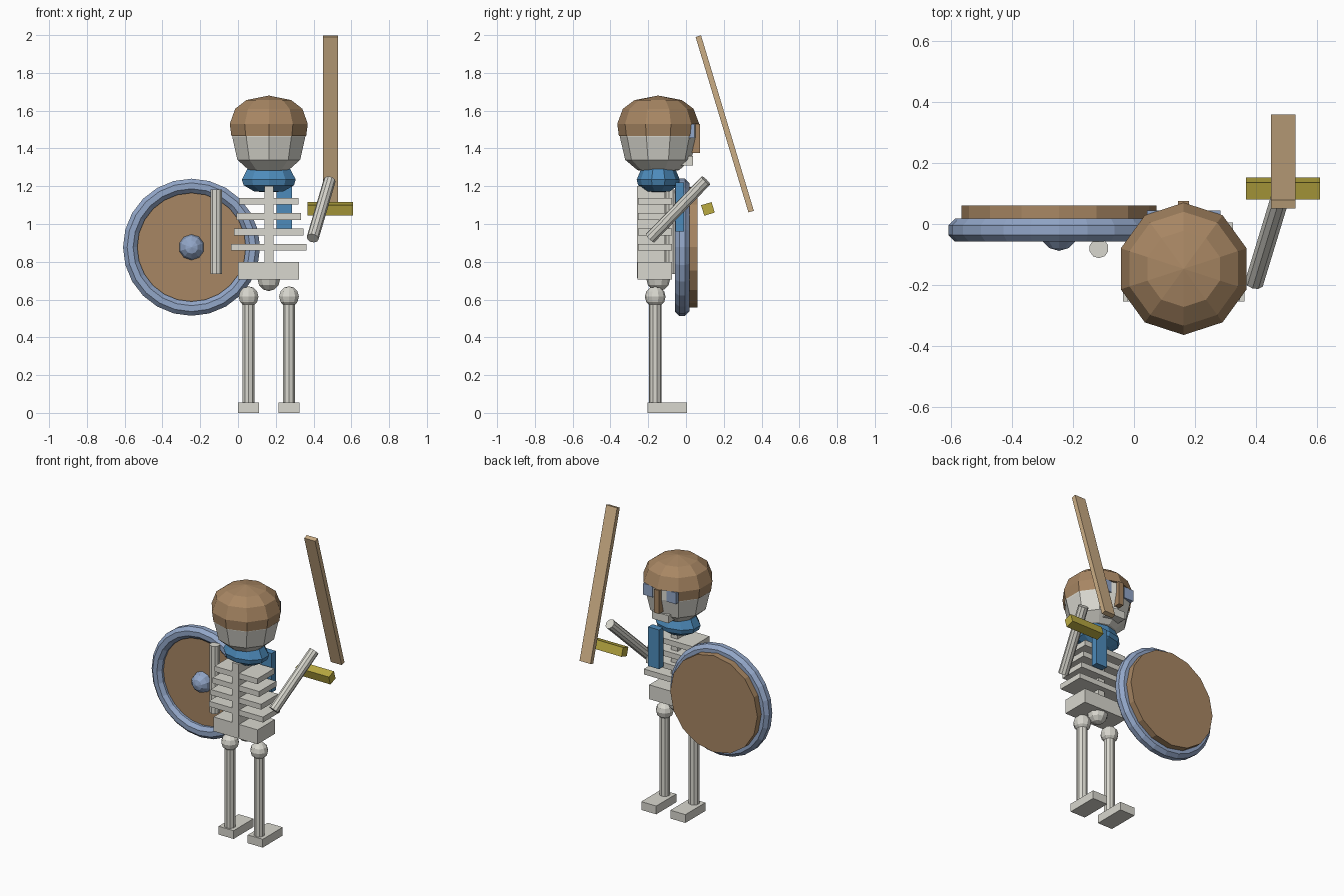
import bpy, bmesh
from math import pi, cos, sin, atan2
from mathutils import Vector, Matrix

cube = bpy.data.objects.get("Cube")
if cube:
    bpy.data.objects.remove(cube, do_unlink=True)


def material(name, rgb):
    m = bpy.data.materials.new(name)
    m.use_nodes = True
    m.diffuse_color = (*rgb, 1)
    m.node_tree.nodes["Principled BSDF"].inputs["Base Color"].default_value = (*rgb, 1)
    return m


BONE = material("bone", (0.69, 0.68, 0.62))
WOOD = material("brown wood", (0.39, 0.24, 0.125))
TAN = material("light wood", (0.6, 0.42, 0.235))
METAL = material("blue grey metal", (0.29, 0.385, 0.58))
CLOTH = material("blue cloth", (0.075, 0.26, 0.5))
GOLD = material("gold", (0.5, 0.41, 0.055))


def finish(name, bm, mat):
    bmesh.ops.recalc_face_normals(bm, faces=bm.faces)
    mesh = bpy.data.meshes.new(name)
    bm.to_mesh(mesh)
    bm.free()
    mesh.materials.append(mat)
    ob = bpy.data.objects.new(name, mesh)
    bpy.context.scene.collection.objects.link(ob)
    return ob


def box(name, mat, xs, ys, zs, tilt=0):
    """Box from its ranges, tilted around its own x axis."""
    bm = bmesh.new()
    ranges = (xs, ys, zs)
    size = [b - a for a, b in ranges]
    centre = [(a + b) / 2 for a, b in ranges]
    m = Matrix.Translation(centre) @ Matrix.Rotation(tilt, 4, 'X') @ Matrix.Diagonal((*size, 1))
    bmesh.ops.create_cube(bm, size=1, matrix=m)
    return finish(name, bm, mat)


def rod(name, mat, a, b, radius, sides=10):
    a, b = Vector(a), Vector(b)
    bm = bmesh.new()
    m = Matrix.Translation((a + b) / 2) @ (b - a).to_track_quat('Z', 'Y').to_matrix().to_4x4()
    bmesh.ops.create_cone(bm, cap_ends=True, segments=sides, radius1=radius,
                          radius2=radius, depth=(b - a).length, matrix=m)
    return finish(name, bm, mat)


def ball(name, mat, centre, radii, sides=10, rings=6):
    bm = bmesh.new()
    m = Matrix.Translation(centre) @ Matrix.Diagonal((*radii, 1))
    bmesh.ops.create_uvsphere(bm, u_segments=sides, v_segments=rings, radius=1, matrix=m)
    return finish(name, bm, mat)


def lathe(name, mat, centre, profile, sides=10, squash=1, closed=False, keep=None):
    """Spin (radius, z) points around z; keep picks the sides of the last band."""
    bm = bmesh.new()
    rings = []
    for r, z in profile:
        if r == 0:
            rings.append([bm.verts.new((centre[0], centre[1], z))] * sides)
            continue
        angles = [pi / 2 + 2 * pi * i / sides for i in range(sides)]
        rings.append([bm.verts.new((centre[0] + r * cos(t), centre[1] + r * sin(t) * squash, z))
                      for t in angles])
    pairs = list(zip(rings, rings[1:]))
    if closed:
        pairs.append((rings[-1], rings[0]))
    for n, (low, high) in enumerate(pairs):
        for i in range(sides):
            if keep and n == len(pairs) - 1 and i not in keep:
                continue
            j = (i + 1) % sides
            corners = list(dict.fromkeys((low[i], low[j], high[j], high[i])))
            bm.faces.new(corners)
    return finish(name, bm, mat)


MID = 0.163
HEAD = (MID, -0.147)

# Head: skull, helmet open over the face, nose guard, eye plates and jaw
lathe("skull", BONE, HEAD,
      [(0, 1.27), (.11, 1.285), (.175, 1.34), (.203, 1.46), (.203, 1.53), (0, 1.56)])
lathe("helmet", WOOD, HEAD,
      [(0, 1.68), (.125, 1.656), (.187, 1.61), (.217, 1.53), (.208, 1.465)], keep=range(1, 9))
lathe("helmet_brim", WOOD, HEAD, [(.217, 1.53), (.19, 1.529)])
box("nose_guard", WOOD, (MID - .018, MID + .018), (.03, .075), (1.375, 1.53))
for side, word in ((-1, "right"), (1, "left")):
    x = MID + side * .085
    box(word + "_eye_plate", METAL, (x - .035, x + .035), (-.01, .045), (1.455, 1.53))
box("jaw", BONE, (MID - .06, MID + .06), (-.05, .038), (1.31, 1.36))

# Scarf around the neck with a hanging end
lathe("scarf", CLOTH, HEAD,
      [(0, 1.168), (.08, 1.172), (.14, 1.205), (.15, 1.235), (.12, 1.29), (0, 1.297)],
      squash=.76)
box("scarf_end", CLOTH, (.205, .285), (-.055, -.01), (.96, 1.22))

# Torso: spine, ribs widening downwards, and pelvis
box("spine", BONE, (MID - .024, MID + .024), (-.26, -.11), (.715, 1.2))
for i in range(4):
    half = .157 + .014 * i
    z = 1.12 - .081 * i
    box(f"rib_{i + 1}", BONE, (MID - half, MID + half), (-.255, -.075), (z - .018, z + .018))
box("pelvis", BONE, (0, .323), (-.256, -.075), (.705, .80))
ball("tail_bone", BONE, (MID, -.147, .708), (.063, .063, .063))

# Legs
for side, word in ((-1, "right"), (1, "left")):
    x = MID + side * .107
    ball(word + "_hip", BONE, (x, -.163, .615), (.055, .055, .055))
    rod(word + "_leg", BONE, (x, -.163, .04), (x, -.163, .6), .034)
    box(word + "_foot", BONE, (x - .055, x + .055), (-.205, .005), (0, .055))

# Arms
rod("right_arm", BONE, (-.115, -.08, .735), (-.115, -.08, 1.183), .032)
rod("left_arm", BONE, (.395, -.19, .925), (.485, .105, 1.23), .032)

# Sword leaning back, with its guard
lean = atan2(.28, .93)
box("sword_blade", TAN, (.45, .53), (.19, .22), (1.045, 2.015), lean)
box("sword_guard", GOLD, (.367, .61), (.087, .145), (1.051, 1.109), lean)

# Shield: built lying flat, then turned to face forward
tube = [(.325 + .041 * cos(2 * pi * (k + .5) / 8), .041 * sin(2 * pi * (k + .5) / 8))
        for k in range(8)]
rim = lathe("shield_rim", METAL, (0, 0), tube, sides=24, closed=True)
board = lathe("shield_board", WOOD, (0, 0),
              [(0, .0), (.32, .0), (.32, -.08), (0, -.08)], sides=16)
boss = ball("shield_boss", METAL, (0, 0, 0), (.068, .068, .068))
for part in (rim, board, boss):
    part.data.transform(Matrix.Translation((-.246, -.02, .877)) @ Matrix.Rotation(pi / 2, 4, 'X'))
